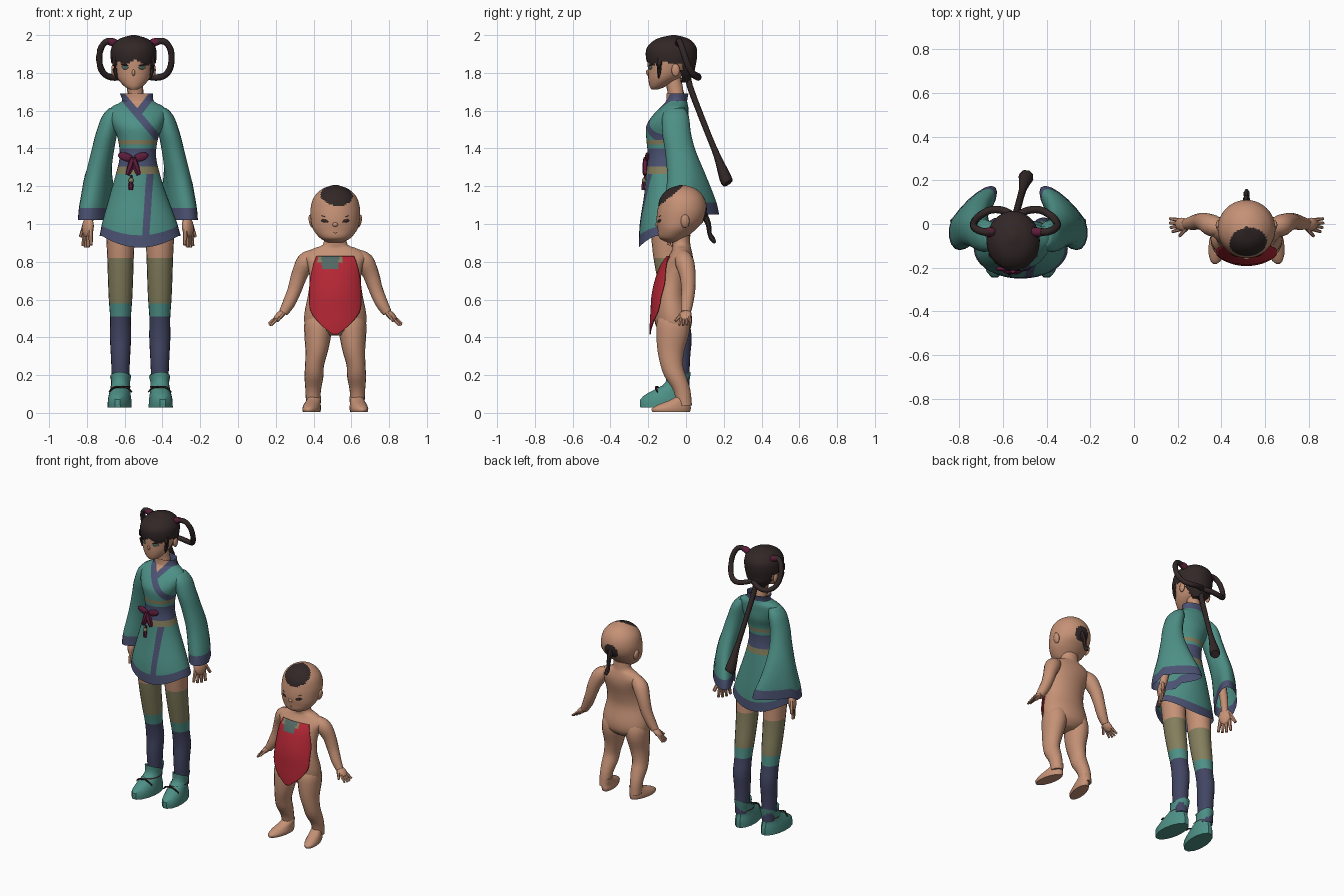
import bpy, bmesh, math
from mathutils import Vector, Matrix

if "Cube" in bpy.data.objects:
    bpy.data.objects.remove(bpy.data.objects["Cube"])

COL = {"skin": (.56, .285, .18), "teal": (.075, .28, .24), "indigo": (.07, .085, .17), "olive": (.23, .21, .11),
       "hair": (.032, .02, .02), "red": (.45, .02, .035), "maroon": (.11, .012, .045), "slate": (.085, .14, .125),
       "navy": (.055, .06, .125), "lip": (.42, .18, .12)}
MAT = {}
for k, c in COL.items():
    MAT[k] = bpy.data.materials.new(k)
    MAT[k].diffuse_color = (*c, 1)
W, HX, C = -.53, -.553, .515          # centre x of woman, her head, child


def spline(pts, sub):
    """Catmull-Rom through tuples of any length."""
    out, n = [], len(pts)
    for i in range(n - 1):
        a, b, c, d = (pts[max(i - 1, 0)], pts[i], pts[i + 1], pts[min(i + 2, n - 1)])
        for j in range(sub):
            t = j / sub
            out.append([.5 * (2 * q + (r - p) * t + (2 * p - 5 * q + 4 * r - s) * t * t + (3 * q - p - 3 * r + s) * t ** 3)
                        for p, q, r, s in zip(a, b, c, d)])
    return out + [list(pts[-1])]


def finish(name, bm, mats, rule=None, cuts=(), deform=None, drop=None, angle=50):
    for co, no in cuts:
        bmesh.ops.bisect_plane(bm, geom=bm.verts[:] + bm.edges[:] + bm.faces[:], plane_co=co, plane_no=no)
    bmesh.ops.recalc_face_normals(bm, faces=bm.faces[:])
    bm.normal_update()
    if drop:
        bmesh.ops.delete(bm, geom=[f for f in bm.faces if drop(f.calc_center_median())], context='FACES')
    if rule:
        for f in bm.faces:
            f.material_index = mats.index(rule(f.calc_center_median()))
    if deform:
        for v in bm.verts:
            v.co = deform(v.co)
    me = bpy.data.meshes.new(name)
    bm.to_mesh(me)
    bm.free()
    for m in mats:
        me.materials.append(MAT[m])
    me.shade_smooth()
    me.set_sharp_from_angle(angle=math.radians(angle))
    ob = bpy.data.objects.new(name, me)
    bpy.context.collection.objects.link(ob)
    return ob


def skin_rings(loops, cap0, cap1):
    bm = bmesh.new()
    vs = [[bm.verts.new(p) for p in l] for l in loops]
    n = len(vs[0])
    for a, b in zip(vs, vs[1:]):
        for i in range(n):
            bm.faces.new((a[i], a[(i + 1) % n], b[(i + 1) % n], b[i]))
    if cap0:
        bm.faces.new(vs[0])
    if cap1:
        bm.faces.new(vs[-1])
    return bm


def loft(name, mats, rings, n=20, sub=3, caps=(1, 1), **kw):
    """Horizontal elliptic rings (x, y, z, rx, ry)."""
    loops = [[(x + rx * math.cos(2 * math.pi * i / n), y + ry * math.sin(2 * math.pi * i / n), z) for i in range(n)]
             for x, y, z, rx, ry in spline(rings, sub)]
    return finish(name, skin_rings(loops, *caps), mats.split(), **kw)


def tube(name, mat, pts, n=8, sub=3):
    """Round tube along (x, y, z, r)."""
    p = spline(pts, sub)
    loops = []
    for i, q in enumerate(p):
        d = Vector(p[min(i + 1, len(p) - 1)][:3]) - Vector(p[max(i - 1, 0)][:3])
        m = d.to_track_quat('Z', 'Y').to_matrix()
        loops.append([Vector(q[:3]) + m @ Vector((math.cos(2 * math.pi * j / n), math.sin(2 * math.pi * j / n), 0)) * q[3]
                      for j in range(n)])
    return finish(name, skin_rings(loops, 1, 1), [mat])


def blob(name, mat, loc, size, rot=(0, 0, 0)):
    bm = bmesh.new()
    bmesh.ops.create_uvsphere(bm, u_segments=12, v_segments=8, radius=1)
    ob = finish(name, bm, [mat])
    ob.location, ob.scale, ob.rotation_euler = loc, size, rot
    return ob


def hand(name, wrist, d, spread, size):
    """Palm, four fingers and a thumb along d, fanned along spread."""
    w, d, s = Vector(wrist), Vector(d).normalized(), Vector(spread).normalized()
    s = (s - d * s.dot(d)).normalized()
    m = Matrix((s, d, s.cross(d))).transposed()
    blob(name + "_palm", "skin", w + d * size * .3, (size * .28, size * .38, size * .17), m.to_euler())
    for i in range(4):
        k = (i - 1.5) / 3
        a = w + d * size * .4 + s * k * size * .36
        b = w + d * size * (1 - .25 * k * k) + s * k * size * .55
        tube(name + "_finger", "skin", [(*a, size * .09), (*b, size * .06)], 6, 2)
    a, b = w + d * size * .15 + s * size * -.18, w + d * size * .6 - s * size * .48
    tube(name + "_thumb", "skin", [(*a, size * .1), (*b, size * .065)], 6, 2)


def zcut(*zs):
    return [((0, 0, z), (0, 0, 1)) for z in zs]


# ---- woman: robe body with crossed collar, sash and skirt ----
def line(x1, z1, x2, z2):
    n = Vector((z1 - z2, 0, x2 - x1)).normalized()
    return Vector((x1, 0, z1)), n if n.z > 0 else -n


LA, LB, LS = line(-.615, 1.68, -.425, 1.455), line(-.457, 1.68, -.53, 1.585), line(-.467, 1.24, -.504, .88)
dist = lambda l, p: (Vector(p) - l[0]).dot(l[1])
robe_cuts = zcut(.94, 1.265, 1.305, 1.40, 1.42, 1.445, 1.65)
for l in (LA, LB, LS):
    robe_cuts += [(l[0] + l[1] * k, l[1]) for k in (-.019, .019)]


def robe_rule(p):
    front = p.y < -.06
    if p.z > 1.445:
        a, b = dist(LA, p), dist(LB, p)
        if front and a > .019 and b > .019 and abs(p.x - W) < .08:
            return "skin"
        if p.z > 1.65 or front and (abs(a) < .019 or (abs(b) < .019 and a > 0)):
            return "indigo"
        return "teal"
    if p.z > 1.265:
        return "indigo" if 1.305 < p.z < 1.40 else "teal" if 1.40 < p.z < 1.42 else "olive"
    return "indigo" if p.z < .94 or (front and abs(dist(LS, p)) < .019) else "teal"


def hem_lift(v):
    k = max(0, (1.2 - v.z) / .32)
    return Vector((v.x + .012 * k, v.y, v.z + .06 * k * min(1, ((v.x - W) / .2) ** 2)))


loft("robe", "teal indigo olive skin",
     [(W, -.115, .875, .215, .135), (W, -.115, 1.0, .19, .13), (W, -.11, 1.15, .15, .112), (W, -.11, 1.27, .115, .10),
      (W, -.11, 1.36, .096, .092), (W, -.11, 1.45, .106, .10), (W, -.10, 1.52, .135, .11), (W, -.08, 1.58, .152, .092),
      (W, -.06, 1.62, .138, .072), (W, -.05, 1.65, .085, .056), (W - .008, -.045, 1.69, .088, .058)],
     n=36, sub=3, caps=(0, 0), rule=robe_rule, cuts=robe_cuts, deform=hem_lift)
# bow and tassel on the sash
for s in (-1, 1):
    blob("bow_loop", "maroon", (-.555 + s * .04, -.205, 1.355), (.042, .012, .022), (0, s * -.3, 0))
    tube("bow_tail", "maroon", [(-.555, -.21, 1.35, .016), (-.555 + s * .015, -.214, 1.30, .018), (-.555 + s * .03, -.216, 1.26, .012)], 6)
tube("tassel", "maroon", [(-.565, -.215, 1.26, .005), (-.567, -.222, 1.21, .013), (-.567, -.225, 1.18, .011)], 6)
blob("tassel_bead", "olive", (-.566, -.222, 1.23), (.014, .012, .014))

for s in (-1, 1):
    # wide sleeves, hands
    def swing(v, s=s):
        k = max(0, min(1, (1.5 - v.z) / .45))
        dy = v.y - .01
        return Vector((v.x - s * k * dy * (.75 if dy > 0 else .25), v.y + .1 * k * max(0, dy), v.z + .03 * k * (v.y > 0)))
    loft("sleeve", "teal indigo",
         [(W + s * .12, -.055, 1.615, .03, .045), (W + s * .14, -.055, 1.57, .05, .07), (W + s * .165, -.05, 1.48, .057, .076),
          (W + s * .185, -.03, 1.38, .06, .08), (W + s * .212, 0, 1.24, .068, .10), (W + s * .23, .015, 1.10, .076, .13),
          (W + s * .235, .02, 1.02, .078, .14)], caps=(1, 0), cuts=zcut(1.085),
         rule=lambda p: "indigo" if p.z < 1.085 else "teal", deform=swing)
    tube("forearm", "skin", [(W + s * .20, -.02, 1.28, .03), (W + s * .24, -.03, 1.12, .028), (W + s * .26, -.04, 1.01, .023)])
    hand("woman_hand", (W + s * .262, -.04, 1.03), (s * .05, -.1, -1), (s * -.55, -1, 0), .155)
    # stockinged legs
    X = -.518 + s * .104
    loft("leg", "skin olive teal navy",
         [(X, -.03, .12, .043, .047), (X, -.035, .28, .05, .056), (X, -.03, .40, .056, .06), (X, -.045, .50, .055, .06),
          (X, -.06, .60, .062, .068), (X, -.08, .72, .067, .074), (X, -.095, .84, .071, .08), (X, -.105, 1.0, .08, .085)],
         cuts=zcut(.51, .58, .82),
         rule=lambda p: "navy" if p.z < .51 else "teal" if p.z < .58 else "olive" if p.z < .82 else "skin")
    # soft boots with laces
    splay = lambda v, s=s: Vector((v.x + s * -.08 * (v.y + .05), v.y, v.z + max(0, v.z - .17) * 1.2 * abs(v.y + .04) / .06))
    loft("boot", "teal", [(X, -.11, .028, .064, .135), (X, -.11, .07, .062, .136), (X, -.095, .105, .056, .11),
                          (X, -.06, .14, .05, .075), (X, -.045, .165, .05, .064), (X, -.04, .19, .056, .067)],
         n=14, sub=2, caps=(1, 0), deform=splay, angle=35)
    loft("boot_lace", "hair", [(X, -.062, .134, .053, .080), (X, -.06, .142, .052, .077)], n=14, sub=1, caps=(0, 0))
    for t in (-1, 1):
        tube("lace_end", "hair", [(X, -.145, .135, .005), (X + t * .035, -.16, .135, .006), (X + t * .06, -.15, .11, .004)], 5)

# ---- woman: head ----
tube("woman_neck", "skin", [(W, -.05, 1.58, .05), (W - .012, -.052, 1.68, .044), (HX + .005, -.07, 1.77, .042)], 14)
loft("woman_head", "skin",
     [(HX, -.165, 1.713, .022, .018), (HX, -.148, 1.73, .05, .045), (HX, -.118, 1.77, .084, .082), (HX, -.097, 1.82, .10, .105),
      (HX, -.087, 1.88, .106, .115), (HX, -.077, 1.94, .095, .105), (HX, -.07, 1.98, .05, .06)], n=24)
blob("woman_nose", "skin", (HX, -.198, 1.80), (.009, .013, .018), (.3, 0, 0))
blob("woman_lips", "lip", (HX, -.191, 1.757), (.015, .006, .005))
bangs = lambda x: 1.856 + .01 * math.sin((x - HX) * 60 + 1) - .25 * abs(x - HX) ** 1.5
loft("woman_hair", "hair",
     [(HX, -.02, 1.75, .045, .03), (HX, -.055, 1.79, .09, .095), (HX, -.073, 1.83, .112, .122), (HX, -.077, 1.89, .122, .136),
      (HX, -.075, 1.94, .114, .128), (HX, -.07, 1.98, .075, .085), (HX, -.065, 2.0, .012, .012)], n=40, sub=6,
     drop=lambda p: (p.y < -.10 and p.z < bangs(p.x)) or (-.101 < p.y < -.025 and p.z < 1.845))
for s in (-1, 1):
    blob("woman_eye_lash", "hair", (HX + s * .046, -.188, 1.841), (.024, .006, .005), (0, s * -.15, s * .45))
    blob("woman_eye", "slate", (HX + s * .045, -.189, 1.829), (.021, .006, .011), (0, 0, s * .45))
    blob("woman_ear", "skin", (HX + s * .106, -.055, 1.815), (.012, .022, .034))
    tube("side_lock", "hair", [(HX + s * .095, -.142, 1.88, .018), (HX + s * .098, -.142, 1.82, .014), (HX + s * .09, -.145, 1.77, .004)], 6)
    # hair loops from a tie at the temple, round and back to the nape
    tube("hair_loop", "hair", [(HX + .01 + s * x, y, z, .017) for x, y, z in
         ((.085, -.035, 1.945), (.12, -.038, 1.967), (.16, -.032, 1.962), (.188, -.015, 1.915), (.188, .01, 1.84),
          (.16, .04, 1.79), (.11, .065, 1.775), (.05, .06, 1.785), (0, .03, 1.80))])
    tube("hair_tie", "maroon", [(HX + s * .085, -.035, 1.947, .018), (HX + s * .105, -.037, 1.96, .022), (HX + s * .13, -.038, 1.967, .019)])
tube("long_tail", "hair", [(HX, .01, 1.82, .018), (-.547, .02, 1.73, .017), (-.52, .12, 1.47, .016), (-.507, .165, 1.36, .019),
                           (-.495, .21, 1.24, .034), (-.49, .222, 1.215, .03)])

# ---- child: torso and bib ----
loft("child_torso", "skin",
     [(C, -.065, .41, .06, .05), (C, -.065, .45, .152, .09), (C, -.07, .52, .164, .10), (C, -.08, .62, .145, .088),
      (C, -.068, .70, .136, .084), (C, -.045, .78, .146, .08), (C, -.028, .83, .165, .064), (C, -.022, .868, .12, .05),
      (C, -.025, .89, .066, .048), (C, -.03, .94, .06, .05)], n=28)
bm = bmesh.new()
rows = []
for z, hw, cy, rx, ry in spline([(.83, .10, -.028, .18, .074), (.78, .118, -.045, .16, .092), (.70, .135, -.068, .152, .098),
                                 (.62, .138, -.08, .16, .103), (.54, .132, -.07, .178, .118), (.47, .08, -.07, .175, .122),
                                 (.415, .012, -.07, .175, .122)], 4):
    rows.append([bm.verts.new((C + t * hw / 14, cy - ry * math.sqrt(max(0, 1 - (t * hw / 14 / rx) ** 2)), z)) for t in range(-14, 15)])
for a, b in zip(rows, rows[1:]):
    for i in range(28):
        bm.faces.new((a[i], b[i], b[i + 1], a[i + 1]))


def bib_rule(p):
    dx = abs(p.x - C + .027)
    if p.z > .768 and dx < .046:
        return "slate"
    return "olive" if p.z > .79 and dx < .065 else "red"


bib = finish("bib", bm, ["red", "slate", "olive"], rule=bib_rule)
th = bib.modifiers.new("thickness", 'SOLIDIFY')
th.thickness = .005

# ---- child: limbs ----
for s in (-1, 1):
    loft("child_leg", "skin",
         [(C + s * .075, -.066, .56, .045, .055), (C + s * .085, -.068, .49, .075, .085), (C + s * .092, -.07, .42, .072, .088),
          (C + s * .098, -.08, .33, .06, .072), (C + s * .11, -.075, .25, .05, .06), (C + s * .113, -.055, .19, .05, .058),
          (C + s * .117, -.022, .12, .041, .046), (C + s * .118, -.008, .04, .037, .04)], n=18)
    loft("child_foot", "skin",
         [(C + s * .12, -.078, .004, .042, .1), (C + s * .12, -.078, .022, .046, .105), (C + s * .12, -.06, .045, .042, .085),
          (C + s * .118, -.03, .068, .037, .055), (C + s * .118, -.01, .09, .034, .035)], n=18,
         deform=lambda v, s=s: Vector((v.x - s * .18 * (v.y + .05), v.y, v.z)))
    tube("child_arm", "skin", [(C + s * .11, -.02, .835, .035), (C + s * .155, -.008, .80, .05), (C + s * .19, .008, .73, .043),
                               (C + s * .216, .012, .65, .037), (C + s * .246, .005, .58, .033), (C + s * .275, 0, .53, .025)], 14)
    hand("child_hand", (C + s * .268, 0, .54), (s * .72, -.05, -.66), (0, .92, .3), .112)

# ---- child: head with two hair patches ----
tuft, nape = Vector((C + .008, -.09, 1.16)), Vector((C, .10, 1.045))
loft("child_head", "skin hair",
     [(C, -.06, .903, .04, .04), (C, -.07, .925, .08, .07), (C, -.05, .97, .116, .10), (C, -.03, 1.02, .129, .126),
      (C, -.02, 1.08, .131, .13), (C, -.02, 1.14, .114, .115), (C, -.02, 1.185, .07, .073), (C, -.02, 1.207, .01, .01)],
     n=64, sub=8, rule=lambda p: "hair" if (p - tuft).length < .086 or (p - nape).length < .052 else "skin")
tube("child_braid", "hair", [(C, .095, 1.05, .02), (C, .118, 1.0, .015), (C, .125, .95, .012), (C, .14, .92, .015), (C, .155, .90, .007)], 7)
blob("child_nose", "skin", (C, -.151, .997), (.015, .013, .012))
blob("child_lips", "lip", (C, -.142, .955), (.018, .008, .006))
for s in (-1, 1):
    blob("child_eye", "hair", (C + s * .055, -.141, 1.016), (.022, .007, .009), (0, s * -.2, s * .4))
    blob("child_brow", "hair", (C + s * .058, -.138, 1.04), (.018, .005, .0025), (0, s * -.3, s * .4))
    blob("child_ear", "skin", (C + s * .126, -.005, 1.015), (.014, .024, .036), (0, s * .2, 0))

for m in bpy.data.materials:
    if m.users and not m.is_grease_pencil:
        m.use_nodes = True
        m.node_tree.nodes["Principled BSDF"].inputs["Base Color"].default_value = m.diffuse_color
